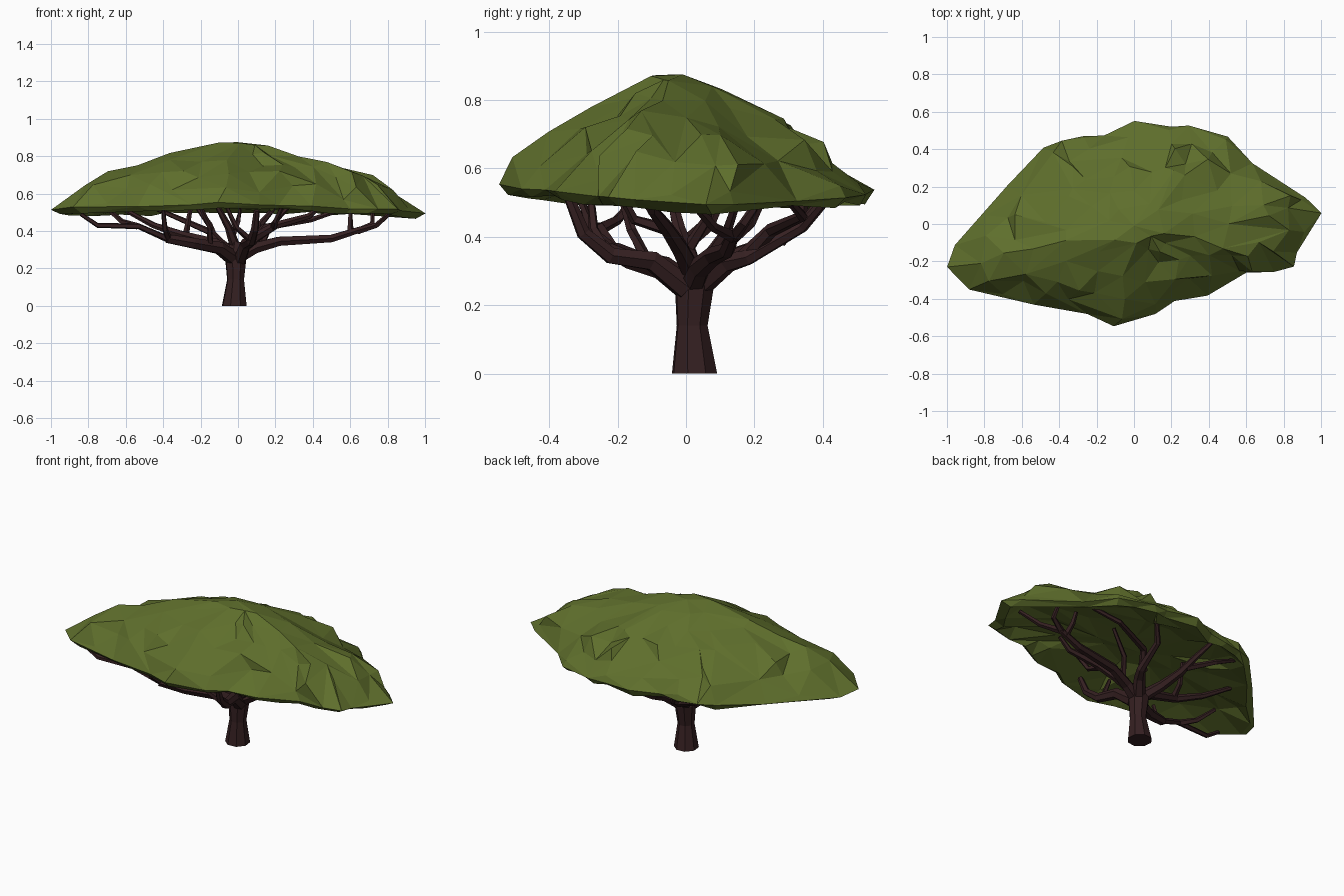
import bpy, bmesh, math, random
from mathutils import Vector

if "Cube" in bpy.data.objects:
    bpy.data.objects.remove(bpy.data.objects["Cube"])

random.seed(11)


def material(name, rgb):
    m = bpy.data.materials.new(name)
    m.diffuse_color = (*rgb, 1)
    m.use_nodes = True
    m.node_tree.nodes["Principled BSDF"].inputs["Base Color"].default_value = m.diffuse_color
    return m


leaf = material("leaf green", (0.113, 0.157, 0.025))
bark = material("dark bark", (0.036, 0.0145, 0.0155))


def finish(bm, name, mat):
    bmesh.ops.recalc_face_normals(bm, faces=bm.faces)
    me = bpy.data.meshes.new(name)
    bm.to_mesh(me)
    bm.free()
    me.materials.append(mat)
    ob = bpy.data.objects.new(name, me)
    bpy.context.collection.objects.link(ob)
    return ob


def bridge(bm, a, b):
    n = len(a)
    for i in range(n):
        bm.faces.new((a[i], a[(i + 1) % n], b[(i + 1) % n], b[i]))


def limb(name, path, radii, sides=6):
    """Tapered faceted tube along a path, capped at both ends."""
    pts = [Vector(p) for p in path]
    bm = bmesh.new()
    prev = None
    for i, p in enumerate(pts):
        d = (pts[min(i + 1, len(pts) - 1)] - pts[max(i - 1, 0)]).normalized()
        if sides == 8:  # trunk rings stay level
            d = Vector((0, 0, 1))
        ref = Vector((0.3, 1, 0)) if abs(d.z) > 0.93 else Vector((0, 0, 1))
        u = d.cross(ref).normalized()
        v = u.cross(d)
        f = i / (len(pts) - 1)
        r = radii[i] if len(radii) == len(pts) else radii[0] + (radii[1] - radii[0]) * f
        ring = [bm.verts.new(p + r * (math.cos(a) * u + math.sin(a) * v))
                for a in (2 * math.pi * k / sides for k in range(sides))]
        if prev:
            bridge(bm, prev, ring)
        else:
            bm.faces.new(ring)
        prev = ring
    bm.faces.new(prev)
    return finish(bm, name, bark)


# Trunk: flared foot, narrow waist, wide crown
limb("trunk", [(-.02, .025, 0), (-.013, .018, .14), (-.012, .025, .26), (-.005, .025, .34)],
     [.069, .047, .06, .045], 8)

# Main limbs spreading from the trunk crown
mains = {
    "left_front": ([(-.02, .01, .25), (-.1, -.07, .31), (-.24, -.16, .335), (-.38, -.21, .36)], (.042, .026)),
    "left": ([(-.02, .02, .28), (-.12, .01, .335), (-.3, 0, .38), (-.45, .05, .43), (-.6, .11, .51)], (.034, .012)),
    "back_left": ([(-.02, .04, .27), (-.1, .12, .335), (-.135, .24, .38), (-.15, .34, .43), (-.22, .41, .53)], (.034, .012)),
    "back": ([(0, .04, .26), (.06, .12, .325), (.1, .18, .34), (.115, .34, .43), (.2, .43, .53)], (.038, .012)),
    "back_right": ([(.08, .17, .34), (.14, .25, .42), (.39, .34, .46), (.57, .29, .52)], (.025, .011)),
    "right": ([(0, .02, .26), (.09, .04, .31), (.22, .08, .345), (.5, .12, .36), (.66, .14, .41)], (.038, .018)),
    "front_right": ([(.01, 0, .25), (.04, -.1, .33), (.07, -.22, .345), (.09, -.3, .41), (.1, -.34, .51)], (.037, .016)),
    "middle": ([(-.01, .02, .3), (-.05, -.02, .42), (-.12, -.05, .55)], (.03, .012)),
    "middle_right": ([(0, .02, .29), (.1, -.02, .37), (.2, -.06, .43), (.38, -.1, .48), (.45, -.1, .54)], (.032, .012)),
}
for name, (path, radii) in mains.items():
    limb(name + "_branch", path, radii)

# Side twigs: start, bend, tip
twigs = [
    [(-.37, -.205, .355), (-.53, -.25, .425), (-.75, -.27, .43), (-.84, -.28, .49)],
    [(-.37, -.205, .355), (-.39, -.27, .41), (-.4, -.31, .51)],
    [(-.54, -.25, .425), (-.62, -.2, .45), (-.7, -.14, .52)],
    [(-.28, 0, .375), (-.27, .07, .43), (-.25, .12, .54)],
    [(-.14, .28, .39), (-.3, .34, .46), (-.44, .35, .52)],
    [(.64, .14, .4), (.74, .08, .43), (.83, .01, .51)],
    [(.64, .14, .4), (.72, .17, .44), (.72, .22, .52)],
    [(.6, .13, .39), (.6, .19, .44), (.6, .22, .5)],
    [(.12, .05, .32), (.17, .12, .42), (.28, .16, .54)],
    [(.19, -.05, .42), (.2, -.15, .45), (.24, -.2, .54)],
    [(.07, -.23, .35), (-.01, -.27, .42), (-.06, -.28, .53)],
    [(-.03, .01, .37), (.0, .06, .45), (.02, .09, .56)],
    [(-.15, -.11, .32), (-.15, -.16, .42), (-.2, -.19, .53)],
]
for i, path in enumerate(twigs):
    limb(f"twig_{i + 1}", path, (.019, .011), 5)

# Canopy: plan outline with long edges split, scaled through rings
corners = [(-1, -.23), (-.95, -.1), (-.72, .15), (-.64, .25), (-.48, .41), (-.41, .44), (-.27, .47),
           (-.16, .47), (0, .55), (.2, .52), (.28, .53), (.51, .46), (.64, .32), (.93, .13), (1, .06),
           (.87, -.15), (.86, -.22), (.75, -.26), (.6, -.26), (.4, -.38), (.22, -.41), (.1, -.49),
           (-.1, -.545), (-.25, -.48), (-.55, -.43), (-.88, -.35)]
outline = []
for a, b in zip(corners, corners[1:] + corners[:1]):
    a, b = Vector(a), Vector(b)
    n = max(1, round((b - a).length / .14))
    outline += [a.lerp(b, k / n) for k in range(n)]
profile = [(.3, .57), (.6, .55), (.82, .52), (.95, .485), (1, .51), (.97, .54),
           (.86, .605), (.72, .675), (.54, .735), (.36, .79), (.2, .84)]


def bump(amount):
    return random.uniform(-amount, amount)


bm = bmesh.new()
rings = []
for t, z in profile:
    ring = []
    rim = t > .94
    for x, y in outline:
        j = 0 if t == 1 else .008 if rim else .045 * t
        dz = .065 * max(0, -y) + (.03 * max(0, y) if rim else -.02 * t * abs(y))
        dz += -.015 * abs(x) if rim else .02 * t * abs(x) * (z > .6)
        s = t + (0 if rim else bump(.05 * t))
        dz += bump(.008 if rim else .024 * min(1, t + .1))
        ring.append(bm.verts.new((x * s + bump(j), y * s + bump(j), z + dz)))
    rings.append(ring)
for a, b in zip(rings, rings[1:]):
    bridge(bm, a, b)
for ring, z in ((rings[0], .58), (rings[-1], .875)):
    c = bm.verts.new((0, -.01, z))
    for i in range(len(ring)):
        bm.faces.new((ring[i - 1], ring[i], c))
# Thin out the crowded middle so the facets stay broad
bmesh.ops.remove_doubles(bm, verts=rings[-1] + rings[-2] + rings[-3] + rings[0] + rings[1], dist=.05)
bmesh.ops.triangulate(bm, faces=bm.faces)
canopy = finish(bm, "canopy", leaf)

# Collapse to large irregular facets
dec = canopy.modifiers.new("facets", 'DECIMATE')
dec.ratio = .6
